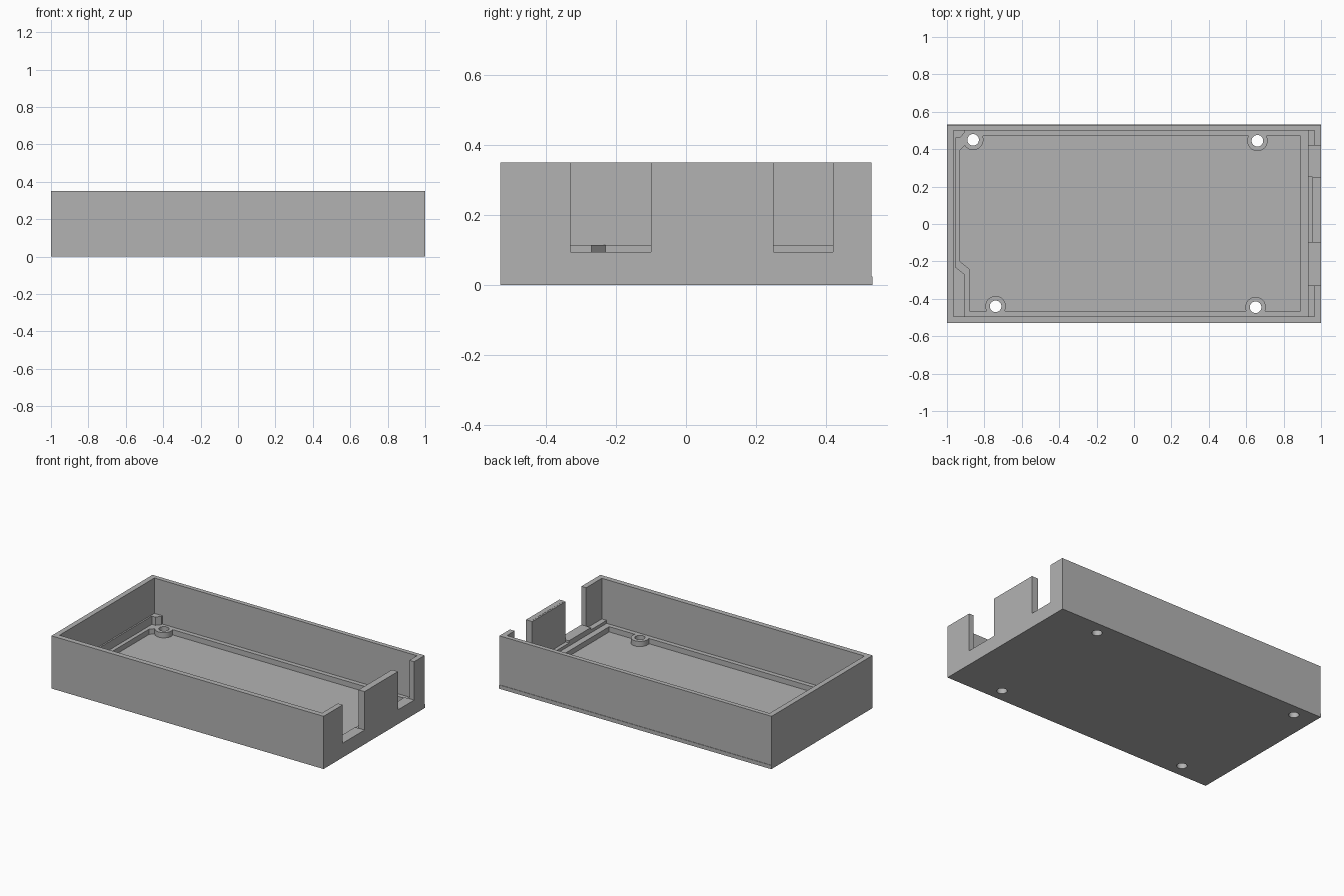
import bpy, bmesh

old = bpy.data.objects.get("Cube")
if old:
    bpy.data.objects.remove(old, do_unlink=True)

grey = bpy.data.materials.new("plain grey")
grey.use_nodes = True
grey.diffuse_color = (0.45, 0.45, 0.45, 1)
grey.node_tree.nodes["Principled BSDF"].inputs["Base Color"].default_value = (0.45, 0.45, 0.45, 1)


def prism(name, outline, z0, z1):
    """Extrude a flat outline from z0 to z1."""
    bm = bmesh.new()
    face = bm.faces.new([bm.verts.new((x, y, z0)) for x, y in outline])
    top = bmesh.ops.extrude_face_region(bm, geom=[face])["geom"]
    for v in top:
        if isinstance(v, bmesh.types.BMVert):
            v.co.z = z1
    bmesh.ops.recalc_face_normals(bm, faces=bm.faces)
    mesh = bpy.data.meshes.new(name)
    bm.to_mesh(mesh)
    bm.free()
    mesh.materials.append(grey)
    obj = bpy.data.objects.new(name, mesh)
    bpy.context.collection.objects.link(obj)
    return obj


def box(name, x0, x1, y0, y1, z0, z1):
    return prism(name, [(x0, y0), (x1, y0), (x1, y1), (x0, y1)], z0, z1)


def cylinder(name, x, y, radius, z0, z1):
    bpy.ops.mesh.primitive_cylinder_add(vertices=32, radius=radius, depth=z1 - z0,
                                        location=(x, y, (z0 + z1) / 2))
    obj = bpy.context.object
    obj.name = name
    obj.data.materials.append(grey)
    return obj


def cut(target, cutter):
    """Subtract the cutter, then discard it."""
    cutter.hide_render = True
    mod = target.modifiers.new("cut", "BOOLEAN")
    mod.operation = "DIFFERENCE"
    mod.solver = "EXACT"
    mod.object = cutter
    bpy.context.view_layer.objects.active = target
    bpy.ops.object.modifier_apply(modifier=mod.name)
    bpy.data.objects.remove(cutter, do_unlink=True)


FLOOR, LEDGE, RAIL, SILL, TOP = 0.025, 0.06, 0.115, 0.095, 0.35
holes = [(-0.86, 0.45), (0.66, 0.445), (0.65, -0.445), (-0.74, -0.44)]

# Case with its main cavity
case = box("case", -1, 1, -0.53, 0.53, 0, TOP)
cut(case, box("cavity", -0.965, 0.965, -0.495, 0.5, LEDGE, 0.5))

# Sunken floor, leaving a ledge and round screw bosses
pocket = prism("pocket", [(-0.88, -0.465), (0.89, -0.465), (0.89, 0.47), (-0.87, 0.47),
                          (-0.905, 0.42), (-0.93, 0.395), (-0.93, -0.20), (-0.88, -0.24)],
               FLOOR, 0.2)
for x, y in holes:
    cut(pocket, cylinder("boss", x, y, 0.055, 0, 0.3))
cut(case, pocket)

# Screw holes through the bosses
for x, y in holes:
    cut(case, cylinder("hole", x, y, 0.031, -0.1, 0.2))

# Connector openings in the right-hand wall
openings = [(-0.33, -0.10), (0.25, 0.42)]
for y0, y1 in openings:
    cut(case, box("opening", 0.9, 1.1, y0, y1, SILL, 0.5))

# Inner rail and sills behind the openings
box("right_rail", 0.93, 0.966, -0.496, 0.501, LEDGE - 0.002, 0.08)
for i, (y0, y1) in enumerate(openings):
    box(f"sill_{i + 1}", 0.93, 0.966, y0, y1, LEDGE - 0.002, SILL)
box("wall_pad", 0.955, 0.966, -0.10, 0.25, LEDGE, TOP - 0.001)

# Left rail with a wide front step and a back corner post
prism("left_rail", [(-0.966, -0.496), (-0.905, -0.496), (-0.905, -0.27), (-0.955, -0.23),
                    (-0.955, 0.46), (-0.93, 0.46), (-0.905, 0.49), (-0.905, 0.501),
                    (-0.966, 0.501)], LEDGE - 0.002, RAIL)

# Thin foot strip along the back
box("back_strip", -1, 1, 0.529, 0.533, 0, FLOOR)

for obj in (case,):
    bpy.ops.object.select_all(action="DESELECT")
    obj.select_set(True)
    bpy.context.view_layer.objects.active = obj
    bpy.ops.object.shade_smooth_by_angle()
